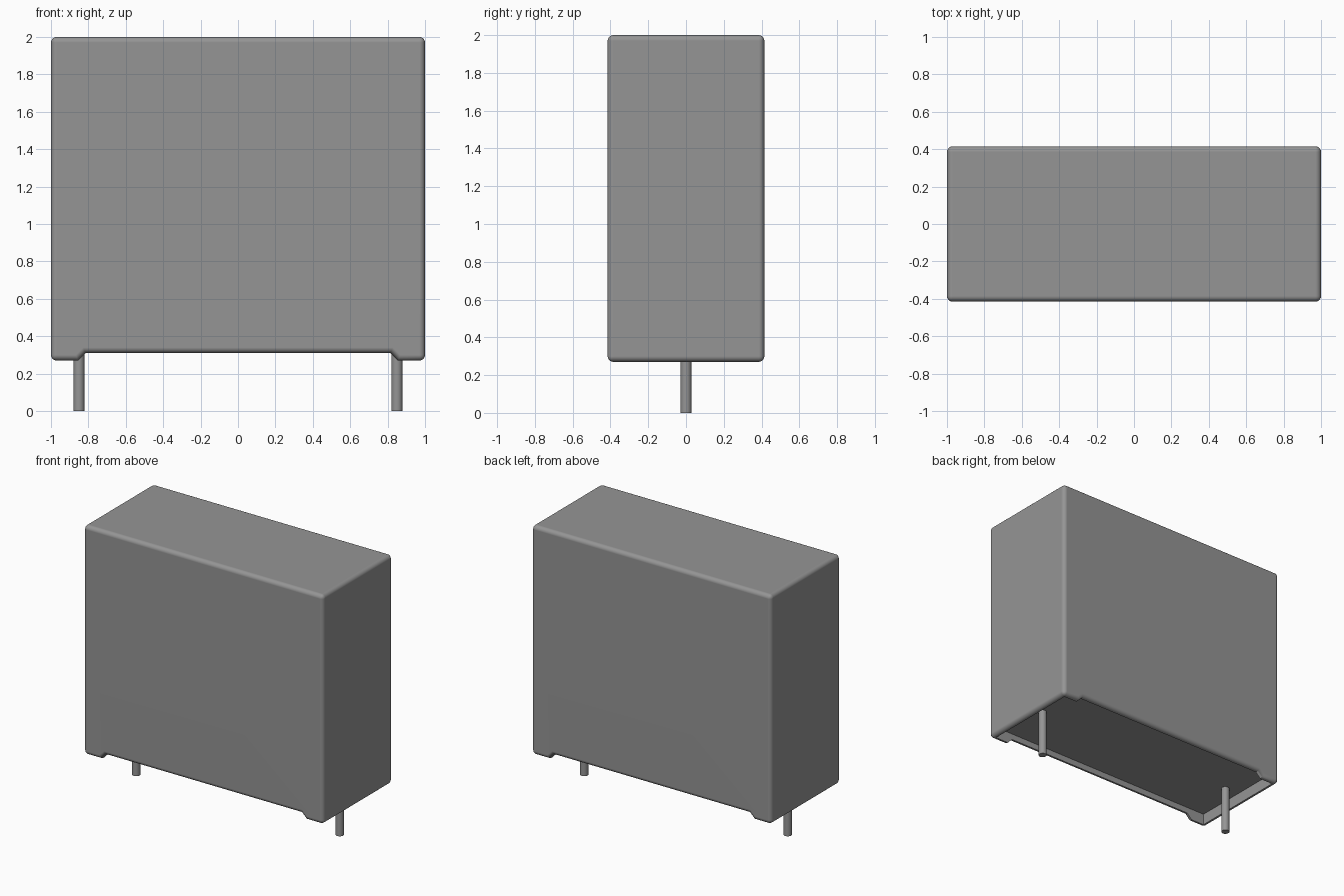
import bpy, bmesh, math

cube = bpy.data.objects.get("Cube")
if cube:
    bpy.data.objects.remove(cube, do_unlink=True)

W, D, BASE, TOP = 1.0, 0.415, 0.27, 2.0   # half width, half depth, foot and top heights
WALL, FLOOR = 0.035, 0.355                # shell thickness, recessed underside height

grey = bpy.data.materials.new("grey")
grey.use_nodes = True
colour = (0.3, 0.3, 0.3, 1)
grey.diffuse_color = colour
grey.node_tree.nodes["Principled BSDF"].inputs["Base Color"].default_value = colour


def finish(ob):
    """Apply modifiers, then smooth the rounded edges only."""
    bpy.ops.object.select_all(action='DESELECT')
    bpy.context.view_layer.objects.active = ob
    ob.select_set(True)
    for name in [m.name for m in ob.modifiers]:
        bpy.ops.object.modifier_apply(modifier=name)
    bpy.ops.object.shade_smooth_by_angle(angle=math.radians(35))


def extrude_profile(name, points, half_depth):
    """Extrude an (x, z) outline symmetrically along y."""
    bm = bmesh.new()
    face = bm.faces.new([bm.verts.new((x, -half_depth, z)) for x, z in points])
    ext = bmesh.ops.extrude_face_region(bm, geom=[face])
    verts = [v for v in ext["geom"] if isinstance(v, bmesh.types.BMVert)]
    bmesh.ops.translate(bm, verts=verts, vec=(0, 2 * half_depth, 0))
    bmesh.ops.recalc_face_normals(bm, faces=bm.faces)
    mesh = bpy.data.meshes.new(name)
    bm.to_mesh(mesh)
    bm.free()
    ob = bpy.data.objects.new(name, mesh)
    bpy.context.collection.objects.link(ob)
    mesh.materials.append(grey)
    return ob


# Case: box outline with a foot at each end, rounded at its right-angled edges
half = [(W, TOP), (W, BASE), (0.855, BASE), (0.815, 0.31)]
case = extrude_profile("case", half + [(-x, z) for x, z in reversed(half)], D)
bevel = case.modifiers.new("rounding", 'BEVEL')
bevel.width, bevel.segments = 0.03, 5
bevel.limit_method, bevel.angle_limit = 'ANGLE', math.radians(60)

# Hollow the underside, leaving a thin rim
x, top = W - WALL, FLOOR
cutter = extrude_profile("underside_cutter", [(-x, 0), (x, 0), (x, top), (-x, top)], D - WALL)
cutter.hide_render = True
cut = case.modifiers.new("underside_recess", 'BOOLEAN')
cut.operation, cut.solver, cut.object = 'DIFFERENCE', 'EXACT', cutter
finish(case)
bpy.data.objects.remove(cutter, do_unlink=True)
normals = case.modifiers.new("flat_sides", 'WEIGHTED_NORMAL')
normals.keep_sharp = True

# Round leads
for side, x in (("right", -0.85), ("left", 0.85)):
    length = FLOOR + 0.02
    bpy.ops.mesh.primitive_cylinder_add(vertices=24, radius=0.029, depth=length,
                                        location=(x, 0, length / 2))
    lead = bpy.context.object
    lead.name = side + "_lead"
    lead.data.materials.append(grey)
    finish(lead)
